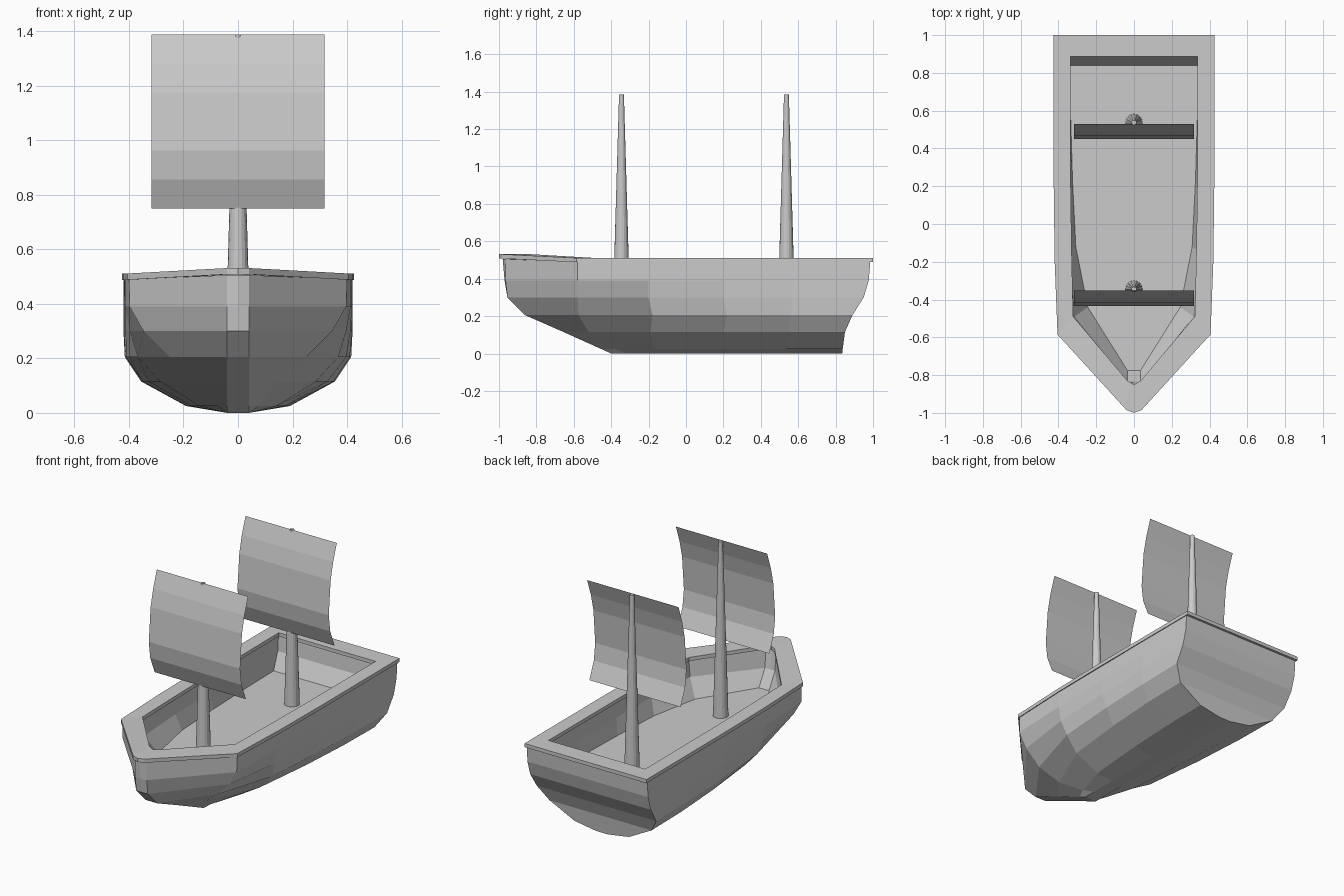
import bpy, bmesh, math


def finish(bm, name, recalc=True):
    if recalc:
        bmesh.ops.recalc_face_normals(bm, faces=bm.faces)
    me = bpy.data.meshes.new(name)
    bm.to_mesh(me)
    bm.free()
    ob = bpy.data.objects.new(name, me)
    bpy.context.collection.objects.link(ob)
    return ob


def ring(z, bow, knuckle, mid, aft, quarter, stern, nose=0.04, tip=0.0, rise=0.0):
    """Boat-shaped outline at height z, mirrored across x = 0."""
    half = [(nose, bow + tip, z + rise)]
    half += [(*p, z) for p in (knuckle, mid, aft, quarter, stern)]
    return [(0, bow, z + rise)] + half + [(-x, y, h) for x, y, h in reversed(half)]


def loft(name, rings, closed=False):
    bm = bmesh.new()
    rows = [[bm.verts.new(p) for p in r] for r in rings]
    pairs = list(zip(rows, rows[1:]))
    if closed:
        pairs.append((rows[-1], rows[0]))
    else:
        bm.faces.new(rows[0])
        bm.faces.new(rows[-1])
    n = len(rows[0])
    for a, b in pairs:
        for i in range(n):
            j = (i + 1) % n
            bm.faces.new((a[i], a[j], b[j], b[i]))
    return finish(bm, name)


# Hull: outer skin from keel to rim, then inner wall down to the deck
loft("hull", [
    ring(0.00, -0.40, (0.04, -0.32), (0.04, -0.15), (0.04, 0.22), (0.04, 0.55), (0.04, 0.835)),
    ring(0.025, -0.455, (0.075, -0.38), (0.14, -0.17), (0.172, 0.22), (0.187, 0.55), (0.19, 0.838)),
    ring(0.115, -0.655, (0.14, -0.52), (0.285, -0.19), (0.328, 0.20), (0.35, 0.55), (0.355, 0.85)),
    ring(0.205, -0.86, (0.25, -0.575), (0.368, -0.18), (0.397, 0.22), (0.41, 0.56), (0.415, 0.89)),
    ring(0.30, -0.955, (0.345, -0.58), (0.397, -0.20), (0.412, 0.20), (0.418, 0.57), (0.42, 0.95)),
    ring(0.39, -0.97, (0.397, -0.58), (0.413, -0.20), (0.418, 0.20), (0.42, 0.58), (0.42, 0.977), tip=0.005),
    ring(0.49, -0.98, (0.40, -0.58), (0.415, -0.20), (0.418, 0.20), (0.42, 0.58), (0.42, 0.985), tip=0.015, rise=0.015),
    ring(0.49, -0.86, (0.33, -0.50), (0.343, -0.15), (0.346, 0.20), (0.348, 0.58), (0.35, 0.902),
         nose=0.035, tip=0.015, rise=0.015),
    ring(0.39, -0.835, (0.315, -0.49), (0.338, -0.14), (0.344, 0.20), (0.347, 0.58), (0.348, 0.893), nose=0.035),
    ring(0.288, -0.775, (0.245, -0.44), (0.308, -0.12), (0.325, 0.22), (0.336, 0.59), (0.34, 0.84), nose=0.035),
])

# Rim: flat capping rail, rising slightly at the bow
outer = dict(bow=-1.0, knuckle=(0.405, -0.585), mid=(0.42, -0.20), aft=(0.425, 0.20),
             quarter=(0.425, 0.58), stern=(0.425, 1.0), tip=0.015, rise=0.02)
inner = dict(bow=-0.85, knuckle=(0.322, -0.49), mid=(0.33, -0.15), aft=(0.335, 0.20),
             quarter=(0.336, 0.58), stern=(0.337, 0.887), nose=0.035, tip=0.02, rise=0.02)
loft("rim", [ring(0.488, **outer), ring(0.511, **outer),
             ring(0.511, **inner), ring(0.488, **inner)], closed=True)

# Masts with billowing sails
BULGE = [0.0, 0.037, 0.062, 0.071, 0.08, 0.066, 0.022]
for label, y in (("fore", -0.345), ("aft", 0.537)):
    # Tapered mast standing on the deck
    bpy.ops.mesh.primitive_cone_add(vertices=16, radius1=0.045, radius2=0.013, depth=1.1,
                                    location=(0, y, 0.836))
    bpy.context.object.name = label + "_mast"
    # Single-sheet sail, curved forward
    bm = bmesh.new()
    rows = []
    for i, b in enumerate(BULGE):
        z = 1.388 - i * 0.638 / 6
        rows.append([bm.verts.new((s * 0.318, y - 0.008 - b, z)) for s in (-1, 1)])
    for a, b in zip(rows, rows[1:]):
        bm.faces.new((a[0], b[0], b[1], a[1]))
    finish(bm, label + "_sail", recalc=False)
